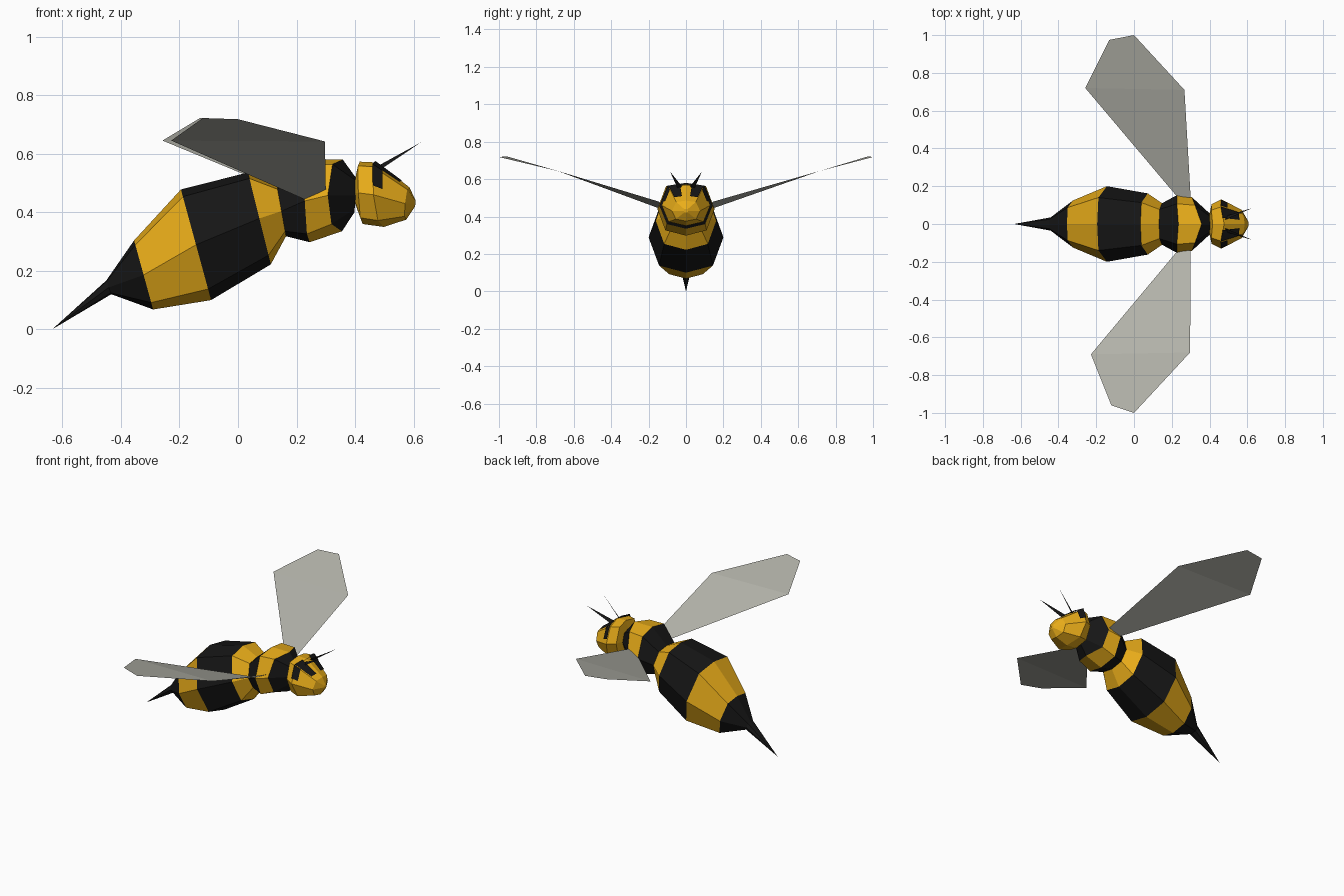
import bpy
from mathutils import Vector

if "Cube" in bpy.data.objects:
    bpy.data.objects.remove(bpy.data.objects["Cube"])


def material(name, color):
    m = bpy.data.materials.new(name)
    m.diffuse_color = color
    m.use_nodes = True
    m.node_tree.nodes["Principled BSDF"].inputs["Base Color"].default_value = m.diffuse_color
    return m


YELLOW = material("yellow", (0.82, 0.42, 0.01, 1))
BLACK = material("black", (0.008, 0.008, 0.008, 1))
WING = material("wing_grey", (0.45, 0.45, 0.40, 0.88))

# Eight-sided boxy section: height and width factors around the ring
UP = [1, .87, 0, -.8, -1, -.8, 0, .87]
SIDE = [0, .70, 1, .72, 0, -.72, -1, -.70]


def add_mesh(name, verts, faces, mats, indices=None):
    me = bpy.data.meshes.new(name)
    me.from_pydata(verts, [], faces)
    for m in mats:
        me.materials.append(m)
    if indices:
        for p, i in zip(me.polygons, indices):
            p.material_index = i
    ob = bpy.data.objects.new(name, me)
    bpy.context.collection.objects.link(ob)
    return ob


def section(top_x, top_z, low_x, low_z, half_width, shift=0):
    """Tilted ring between a top and a bottom point; shift moves the sides in x."""
    pts = []
    for u, s in zip(UP, SIDE):
        x = (top_x + low_x) / 2 + u * (top_x - low_x) / 2 + shift * abs(s)
        z = (top_z + low_z) / 2 + u * (top_z - low_z) / 2
        pts.append(Vector((x, s * half_width, z)))
    return pts


def loft(name, rings, bands):
    """Skin consecutive rings; bands gives 0 yellow or 1 black for each strip."""
    verts, faces, idx = [], [], []
    n = len(UP)
    for r in rings:
        verts += section(*r)
    for b, colour in enumerate(bands):
        for k in range(n):
            j = (k + 1) % n
            faces.append((b * n + k, b * n + j, b * n + n + j, b * n + n + k))
            idx.append(colour)
    last = (len(rings) - 1) * n
    faces += [tuple(reversed(range(n))), tuple(range(last, last + n))]
    idx += [bands[0], bands[-1]]
    return add_mesh(name, verts, faces, [YELLOW, BLACK], idx)


def spike(name, ring, tip):
    n = len(ring)
    faces = [(k, (k + 1) % n, n) for k in range(n)] + [tuple(reversed(range(n)))]
    return add_mesh(name, ring + [Vector(tip)], faces, [BLACK])


# Striped abdomen
sting_ring = (-.45, .167, -.433, .12, .035)
waist = (.133, .49, .164, .318, .11)
loft("abdomen", [sting_ring,
                 (-.355, .304, -.29, .068, .125),
                 (-.195, .478, -.092, .10, .20),
                 (.034, .536, .112, .222, .162),
                 waist], [1, 0, 1, 0])

# Stinger
spike("stinger", section(*sting_ring), (-.635, 0, 0))

# Striped thorax
loft("thorax", [waist,
                (.235, .58, .245, .298, .153, -.012),
                (.358, .58, .355, .335, .142, -.05),
                (.405, .515, .398, .40, .055)], [1, 0, 1])

# Head
brow = (.477, .57, .498, .35, .13, -.025)
face = (.586, .485, .575, .375, .075, -.01)
loft("head", [(.397, .50, .40, .43, .05),
              (.416, .573, .426, .36, .105, -.01),
              brow, face,
              (.607, .44, .605, .42, .012)], [0, 0, 0, 0])

B, F = section(*brow), section(*face)


def patch(a, b, c, d, u0, u1, v0, v1):
    """Corners of a sub-area of quad a-b (back) to d-c (front)."""
    def at(u, v):
        return a.lerp(b, u).lerp(d.lerp(c, u), v)
    out = Vector((.004, 0, .006))
    return [at(u, v) + out for u, v in ((u0, v0), (u1, v0), (u1, v1), (u0, v1))]


for side, label in ((1, "left"), (-1, "right")):
    flip = Vector((1, side, 1))

    # Black eye: brow strip plus a strip running down the cheek
    top = patch(B[0], B[1], F[1], F[0], .35, 1, -.05, .75)
    cheek = patch(B[1], B[2], F[2], F[1], 0, .75, -.05, .25)
    for p in cheek:
        p.y += .005
    pts = [p * flip for p in top + cheek]
    add_mesh(label + "_eye", pts, [(0, 1, 2, 3), (4, 5, 6, 7)], [BLACK])

    # Antenna
    base = [Vector((.47, .02, .55)), Vector((.485, .042, .545)),
            Vector((.49, .025, .565))]
    spike(label + "_antenna", [p * flip for p in base], (.627, .085 * side, .64))

    # Wing: root edge, mid chord and clipped tip, one side swept slightly more
    dx, dy = (-.03, .03) if side > 0 else (0, 0)
    outline = [(.228, .145, .444), (.30, .14, .478),
               (.297 + dx, .68 + dy, .642), (0, 1.0, .718),
               (-.12 + dx / 3, .96 + dy / 2, .722), (-.228 + dx, .69 + dy, .645)]
    add_mesh(label + "_wing", [Vector(p) * flip for p in outline],
             [(0, 1, 2, 5), (5, 2, 3, 4)], [WING])
